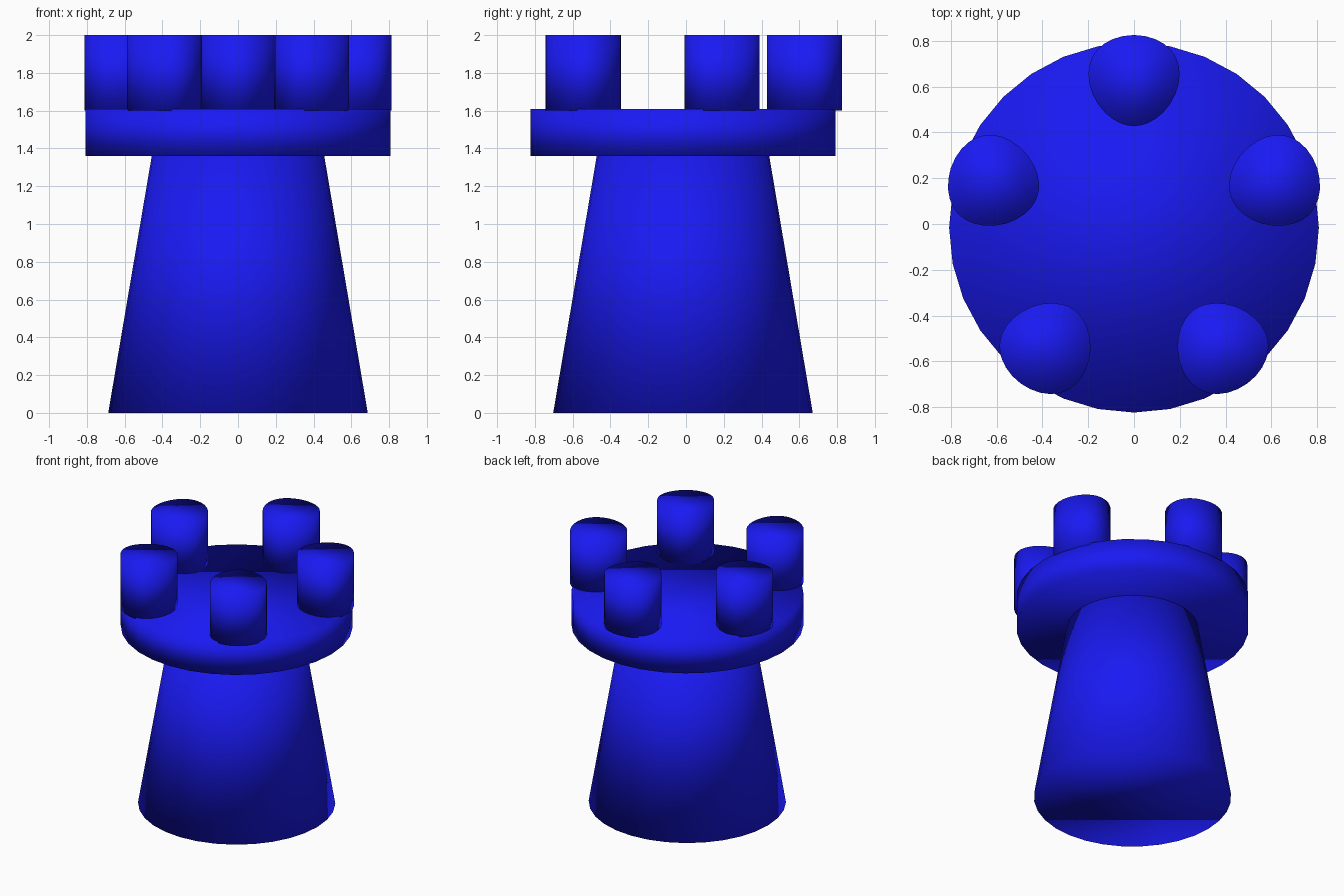
import bpy, bmesh, math

if "Cube" in bpy.data.objects:
    bpy.data.objects.remove(bpy.data.objects["Cube"])

CY = -0.016   # tower axis in y
SIDES = 32

blue = bpy.data.materials.new("blue")
blue.diffuse_color = (0.01, 0.01, 0.9, 1)
blue.use_nodes = True
blue.node_tree.nodes["Principled BSDF"].inputs["Base Color"].default_value = blue.diffuse_color


def finish(obj):
    obj.data.materials.append(blue)
    for p in obj.data.polygons:
        p.use_smooth = True


def cone(name, r1, r2, z0, z1):
    bpy.ops.mesh.primitive_cone_add(vertices=SIDES, radius1=r1, radius2=r2, depth=z1 - z0,
                                    location=(0, CY, (z0 + z1) / 2))
    obj = bpy.context.object
    obj.name = name
    finish(obj)


def battlement(name, angle, ring=0.65, r=0.199, a=0.007, z0=1.6, z1=2.0):
    # rounded three-lobed post, one lobe pointing at the tower axis
    bm = bmesh.new()
    cx, cy = ring * math.cos(angle), CY + ring * math.sin(angle)
    verts = []
    for i in range(SIDES):
        t = angle + 2 * math.pi * i / SIDES
        k = 3 * (t - angle - math.pi)
        h, d = r + a * math.cos(k), -3 * a * math.sin(k)
        verts.append(bm.verts.new((cx + h * math.cos(t) - d * math.sin(t),
                                   cy + h * math.sin(t) + d * math.cos(t), z0)))
    base = bm.faces.new(verts)
    top = bmesh.ops.extrude_face_region(bm, geom=[base], use_keep_orig=True)
    bmesh.ops.translate(bm, vec=(0, 0, z1 - z0),
                        verts=[v for v in top["geom"] if isinstance(v, bmesh.types.BMVert)])
    bmesh.ops.recalc_face_normals(bm, faces=bm.faces)
    mesh = bpy.data.meshes.new(name)
    bm.to_mesh(mesh)
    bm.free()
    obj = bpy.data.objects.new(name, mesh)
    bpy.context.collection.objects.link(obj)
    finish(obj)


# tapered body and wide platform
cone("tower_body", 0.687, 0.455, 0, 1.37)
cone("platform", 0.808, 0.808, 1.36, 1.61)

# five posts around the rim
for n in range(5):
    battlement(f"battlement_{n + 1}", math.pi / 2 + n * math.tau / 5)
